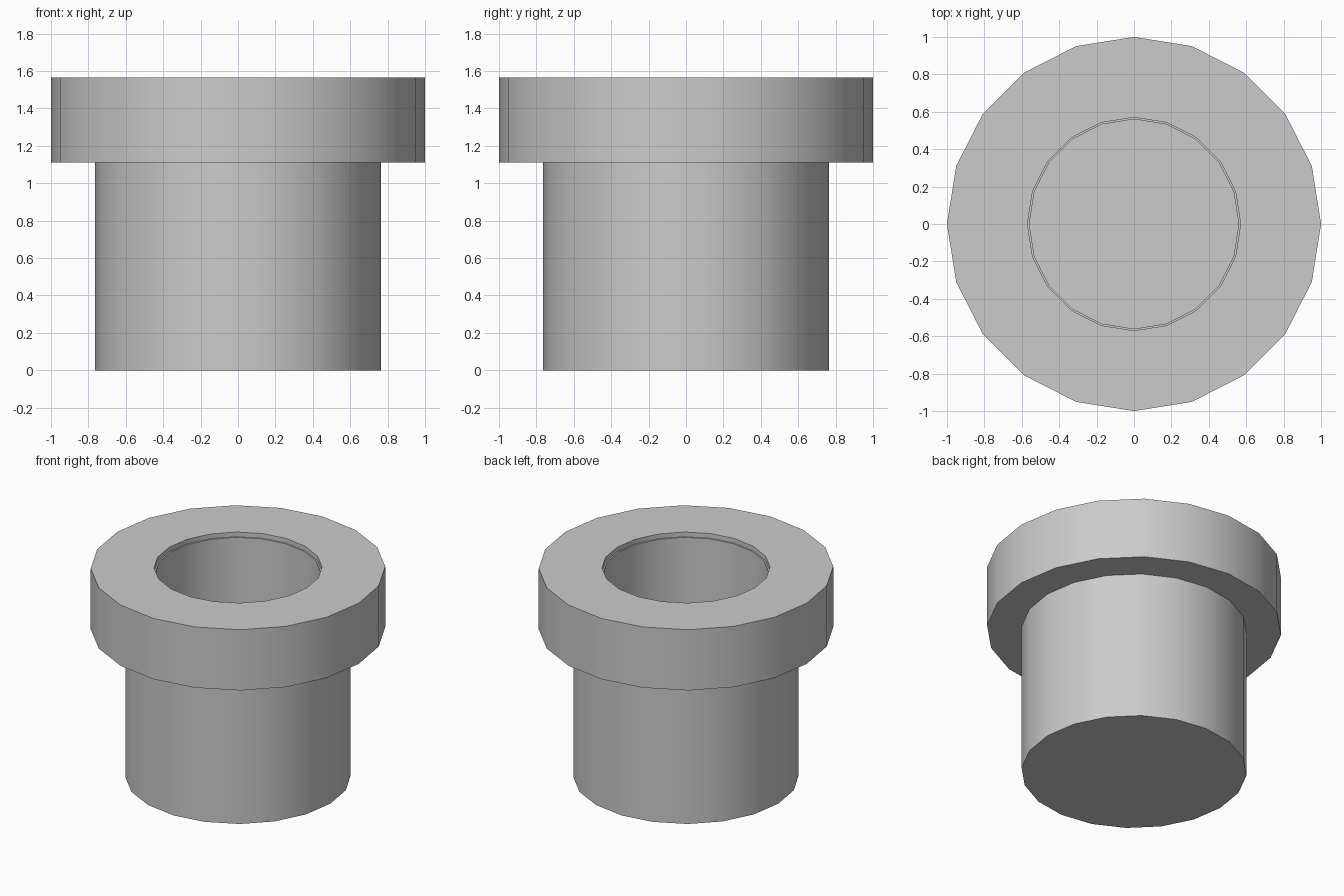
import bpy, bmesh
from math import cos, sin, pi, radians

if "Cube" in bpy.data.objects:
    bpy.data.objects.remove(bpy.data.objects["Cube"])

SIDES = 20


def lathe(name, profile):
    """Revolve an (r, z) profile; both ends are closed with n-gon caps."""
    bm = bmesh.new()
    rings = [[bm.verts.new((r * cos(2 * pi * i / SIDES), r * sin(2 * pi * i / SIDES), z))
              for i in range(SIDES)] for r, z in profile]
    for a, b in zip(rings, rings[1:]):
        for i in range(SIDES):
            j = (i + 1) % SIDES
            bm.faces.new((a[i], a[j], b[j], b[i]))
    bm.faces.new(rings[0][::-1])
    bm.faces.new(rings[-1])
    bmesh.ops.recalc_face_normals(bm, faces=bm.faces)
    mesh = bpy.data.meshes.new(name)
    bm.to_mesh(mesh)
    bm.free()
    obj = bpy.data.objects.new(name, mesh)
    bpy.context.collection.objects.link(obj)
    bpy.context.view_layer.objects.active = obj
    obj.select_set(True)
    bpy.ops.object.shade_smooth_by_angle(angle=radians(30))
    return obj


# Flanged pot: base, body, overhanging collar, small inner lip, deep bore, floor
lathe("flanged_pot", [
    (0.765, 0.0), (0.765, 1.11),
    (1.0, 1.11), (1.0, 1.565),
    (0.57, 1.565), (0.57, 1.53),
    (0.56, 1.53), (0.56, 0.2),
])
